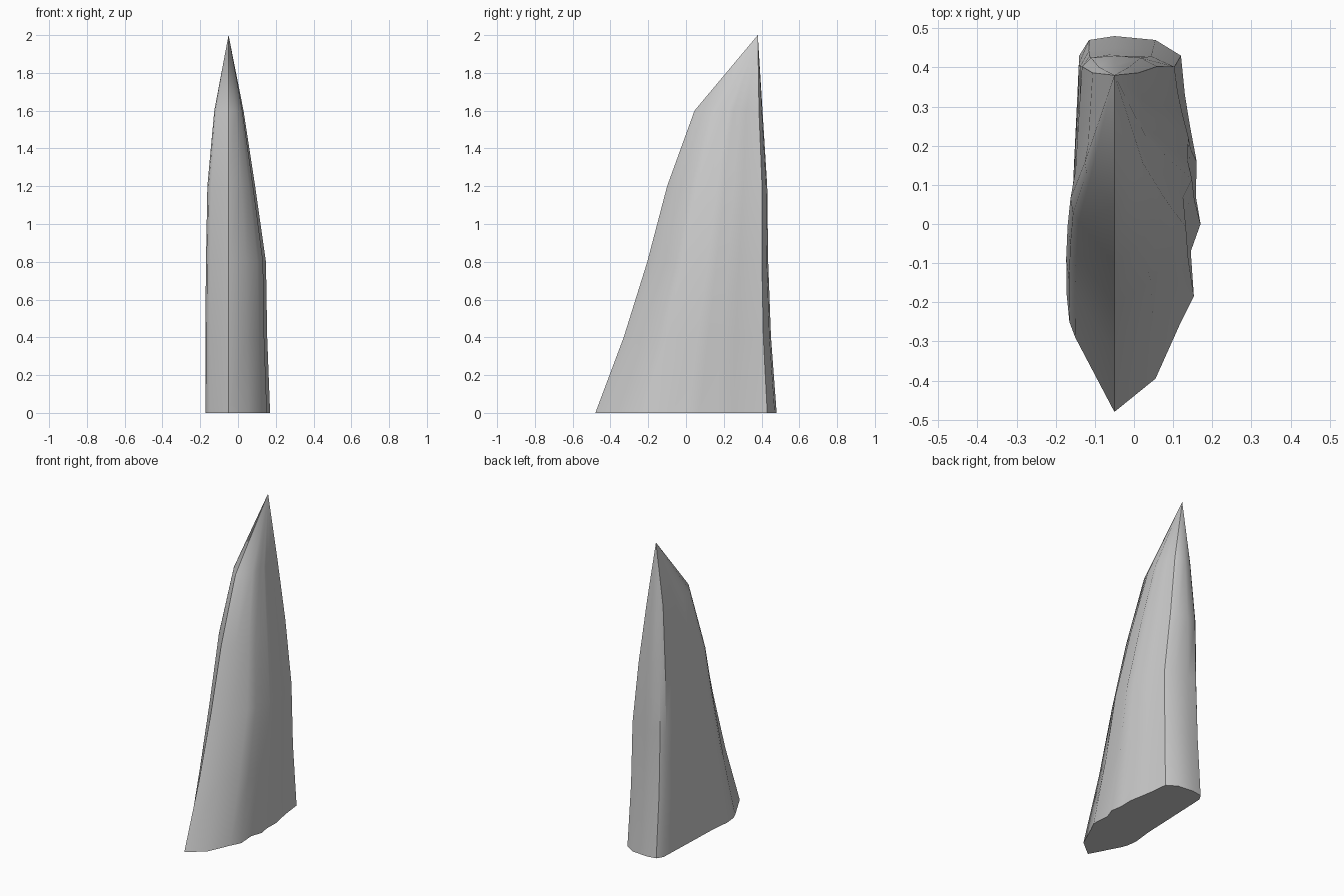
import bpy, bmesh, math

if "Cube" in bpy.data.objects:
    bpy.data.objects.remove(bpy.data.objects["Cube"])

# Base outline (x, y), counter-clockwise from the front ridge
OUTLINE = [(-0.05, -0.48), (0.055, -0.395), (0.12, -0.25), (0.153, -0.185),
           (0.145, -0.07), (0.17, 0.0), (0.158, 0.07), (0.16, 0.16), (0.143, 0.25),
           (0.13, 0.33), (0.12, 0.43), (0.055, 0.47), (-0.05, 0.48), (-0.115, 0.47),
           (-0.14, 0.43), (-0.145, 0.3), (-0.152, 0.12), (-0.158, -0.05),
           (-0.172, -0.18), (-0.165, -0.25), (-0.15, -0.29)]
RIDGE = -0.05
# Levels: z, front y, back y, left width scale, right width scale
LEVELS = [(0.0, -0.48, 0.48, 1.0, 1.0),
          (0.4, -0.33, 0.45, 1.01, 0.93),
          (0.8, -0.205, 0.435, 0.98, 0.90),
          (1.2, -0.10, 0.43, 0.92, 0.64),
          (1.6, 0.045, 0.405, 0.62, 0.36)]


def ring(bm, z, front, back, left, right):
    verts = []
    for x, y in OUTLINE:
        dx = x - RIDGE
        t = (y + 0.48) / 0.96
        verts.append(bm.verts.new((RIDGE + dx * (right if dx > 0 else left),
                                   front + t * (back - front), z)))
    return verts


bm = bmesh.new()
rings = [ring(bm, *lv) for lv in LEVELS]
n = len(OUTLINE)
# Side walls
for lo, hi in zip(rings, rings[1:]):
    for i in range(n):
        j = (i + 1) % n
        bm.faces.new((lo[i], lo[j], hi[j], hi[i]))
# Pointed tip and flat base
tip = bm.verts.new((RIDGE, 0.38, 2.0))
for i in range(n):
    bm.faces.new((rings[-1][i], rings[-1][(i + 1) % n], tip))
bm.faces.new(rings[0][::-1])
bmesh.ops.recalc_face_normals(bm, faces=bm.faces)

mesh = bpy.data.meshes.new("rock_spire")
bm.to_mesh(mesh)
bm.free()
spire = bpy.data.objects.new("rock_spire", mesh)
bpy.context.collection.objects.link(spire)
bpy.context.view_layer.objects.active = spire
spire.select_set(True)
bpy.ops.object.shade_smooth_by_angle(angle=math.radians(40))
